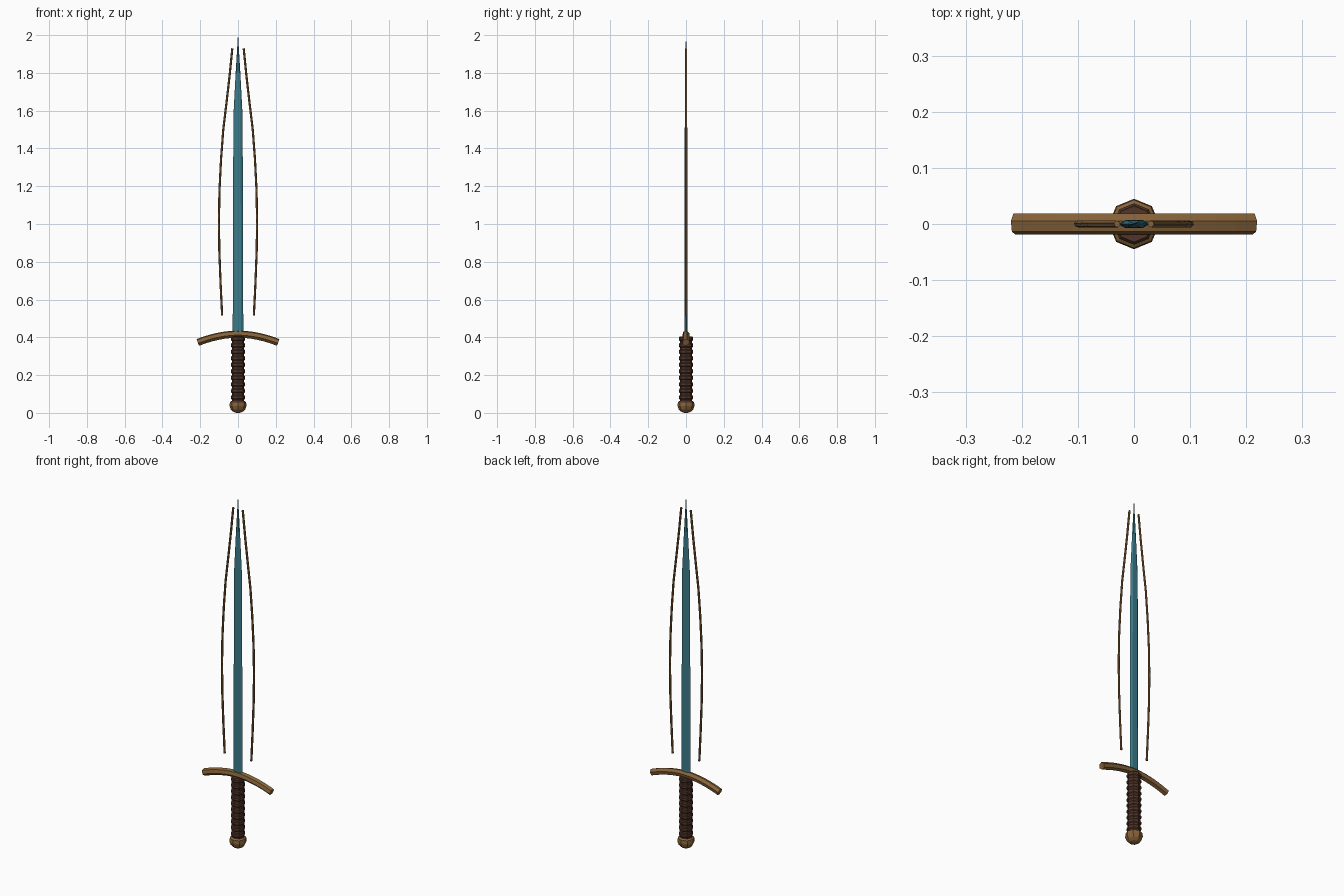
import bpy, bmesh, math
from mathutils import Vector

if "Cube" in bpy.data.objects:
    bpy.data.objects.remove(bpy.data.objects["Cube"])


def material(name, rgb):
    m = bpy.data.materials.new(name)
    m.diffuse_color = (*rgb, 1)
    m.use_nodes = True
    m.node_tree.nodes["Principled BSDF"].inputs["Base Color"].default_value = m.diffuse_color
    return m


TEAL = material("teal blade", (0.045, 0.20, 0.255))
BRONZE = material("bronze", (0.245, 0.125, 0.042))
BROWN = material("dark brown leather", (0.085, 0.035, 0.022))


def loft(name, rings, mat):
    """Join equal-sized rings of points into a closed solid."""
    bm = bmesh.new()
    rows = [[bm.verts.new(p) for p in r] for r in rings]
    n = len(rows[0])
    for a, b in zip(rows, rows[1:]):
        for i in range(n):
            j = (i + 1) % n
            bm.faces.new((a[i], a[j], b[j], b[i]))
    bm.faces.new(rows[0][::-1])
    bm.faces.new(rows[-1])
    bmesh.ops.recalc_face_normals(bm, faces=bm.faces)
    me = bpy.data.meshes.new(name)
    bm.to_mesh(me)
    bm.free()
    me.materials.append(mat)
    ob = bpy.data.objects.new(name, me)
    bpy.context.collection.objects.link(ob)
    return ob


def lathe(name, profile, mat, sides=8):
    ang = [2 * math.pi * i / sides for i in range(sides)]
    return loft(name, [[(r * math.cos(a), r * math.sin(a), z) for a in ang]
                       for r, z in profile], mat)


def tube(name, path, radius, mat, sides=6, turn=15):
    """Sweep a polygon along a path in the xz plane."""
    pts = [Vector((x, 0, z)) for x, z in path]
    rings = []
    for i, p in enumerate(pts):
        t = (pts[min(i + 1, len(pts) - 1)] - pts[max(i - 1, 0)]).normalized()
        side = Vector((0, 1, 0))
        up = t.cross(side)
        ring = []
        for k in range(sides):
            a = math.radians(turn) + 2 * math.pi * k / sides
            ring.append(p + radius * (side * math.cos(a) + up * math.sin(a)))
        rings.append(ring)
    return loft(name, rings, mat)


# Blade: flattened hexagon tapering to a needle point (z, half width, half thickness)
sections = [(0.40, 0.028, 0.0075), (1.0, 0.027, 0.0075), (1.58, 0.024, 0.0065),
            (1.80, 0.0125, 0.004), (1.94, 0.004, 0.002), (2.0, 0.0006, 0.0005)]
loft("blade", [[(-w, 0, z), (-w * .55, -t, z), (w * .55, -t, z),
                (w, 0, z), (w * .55, t, z), (-w * .55, t, z)]
               for z, w, t in sections], TEAL)

# Floating bowed rods on both sides of the blade
bow = [(0.084, 0.515), (0.092, 0.68), (0.099, 0.86), (0.101, 1.02),
       (0.098, 1.18), (0.090, 1.34), (0.078, 1.50), (0.060, 1.65),
       (0.044, 1.79), (0.030, 1.93)]
for side, s in (("left", -1), ("right", 1)):
    tube(side + "_rod", [(s * x, z) for x, z in bow], 0.006, BRONZE)

# Drooping crossguard
guard = []
for i in range(-6, 7):
    x = 0.213 * i / 6
    guard.append((x, 0.417 - 0.044 * abs(x / 0.213) ** 1.9))
tube("crossguard", guard, 0.0195, BRONZE)

# Grip core and leather wrap rings
lathe("grip", [(0.033, 0.045), (0.033, 0.405)], BROWN)
for i in range(10):
    z = 0.082 + i * 0.0345
    lathe("grip_wrap_%d" % (i + 1),
          [(0.032, z - 0.013), (0.037, z - 0.007), (0.037, z + 0.007),
           (0.032, z + 0.013)], BROWN)

# Rounded pommel
lathe("pommel", [(0.008, 0.0), (0.024, 0.005), (0.038, 0.018), (0.045, 0.036),
                 (0.043, 0.057), (0.032, 0.064)], BRONZE)
